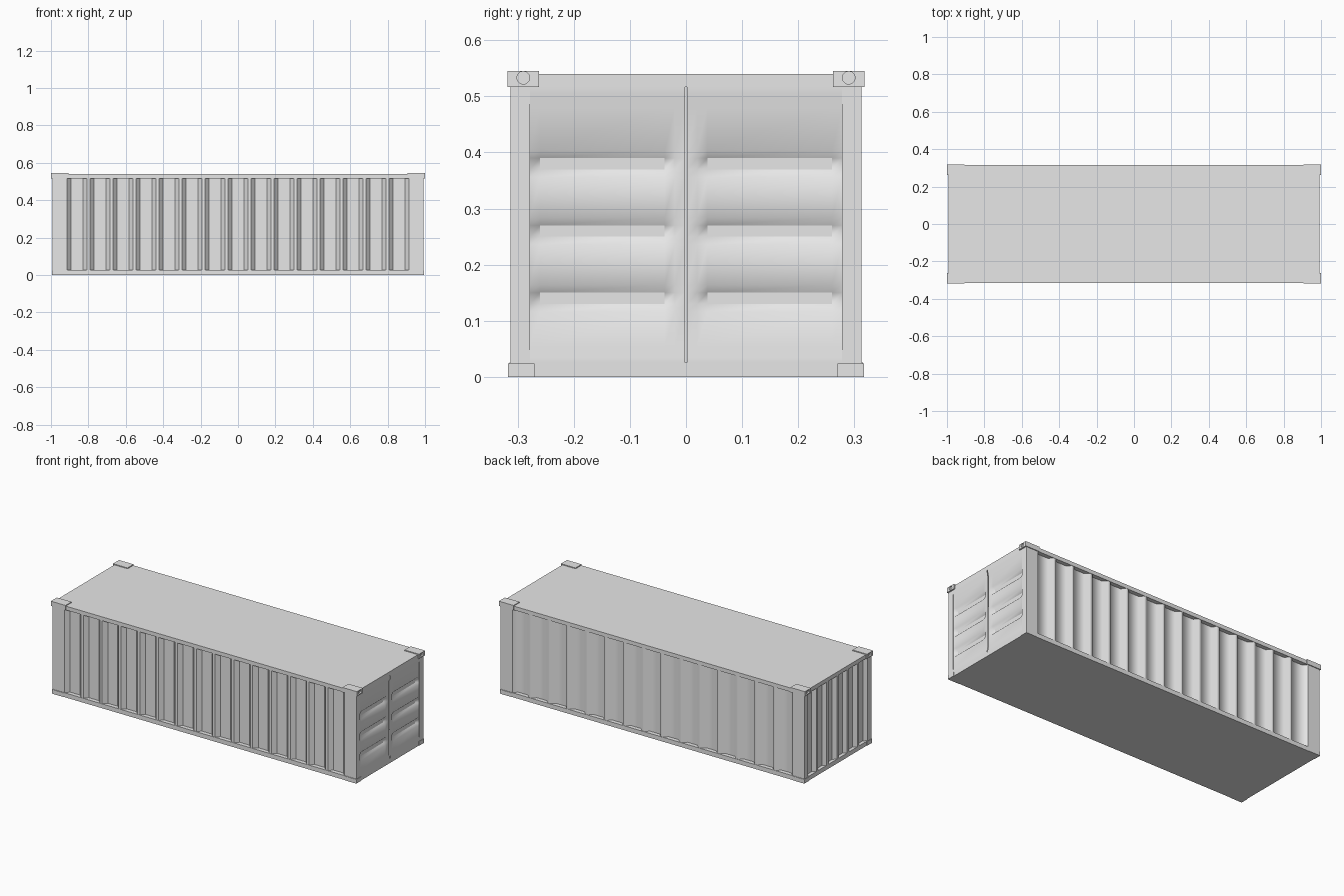
import bpy, bmesh, math
from mathutils import Matrix, Vector

if "Cube" in bpy.data.objects:
    bpy.data.objects.remove(bpy.data.objects["Cube"])

steel = bpy.data.materials.new("grey_steel")
steel.use_nodes = True
steel.diffuse_color = (0.8, 0.8, 0.8, 1)
steel.node_tree.nodes["Principled BSDF"].inputs["Base Color"].default_value = (0.8, 0.8, 0.8, 1)

END, SIDE = 0.992, 0.313            # outer faces of the frame
FLOOR_TOP, ROOF_BOTTOM = 0.026, 0.517


def add_object(name, bm, smooth=None):
    mesh = bpy.data.meshes.new(name)
    bm.to_mesh(mesh)
    bm.free()
    mesh.materials.append(steel)
    obj = bpy.data.objects.new(name, mesh)
    bpy.context.collection.objects.link(obj)
    if smooth:
        bpy.ops.object.select_all(action='DESELECT')
        obj.select_set(True)
        bpy.context.view_layer.objects.active = obj
        bpy.ops.object.shade_smooth_by_angle(angle=math.radians(smooth))
    return obj


def box(name, low, high):
    low, high = Vector(low), Vector(high)
    low, high = (Vector(map(min, low, high)), Vector(map(max, low, high)))
    bm = bmesh.new()
    bmesh.ops.create_cube(bm, size=1)
    bmesh.ops.scale(bm, vec=high - low, verts=bm.verts)
    bmesh.ops.translate(bm, vec=(low + high) / 2, verts=bm.verts)
    return add_object(name, bm)


def relief_panel(name, us, vs, depth, place, smooth):
    """Sheet over the grid us x vs, pushed inward by depth(i, j)."""
    bm = bmesh.new()
    grid = [[bm.verts.new(place(u, v, depth(i, j))) for j, v in enumerate(vs)]
            for i, u in enumerate(us)]
    for a, b in zip(grid, grid[1:]):
        for j in range(len(vs) - 1):
            bm.faces.new((a[j], b[j], b[j + 1], a[j + 1]))
    return add_object(name, bm, smooth)


def corrugated_wall(name, half, count, slope, land, deep, place, smooth):
    period = (2 * half + land) / count
    us = []
    for k in range(count):
        start = -half + k * period
        stop = start + period - land
        us += [start, start + slope, stop - slope, stop]
    relief_panel(name, us, [FLOOR_TOP, ROOF_BOTTOM],
                 lambda i, j: deep if i % 4 in (1, 2) else 0, place, smooth)


# Floor and roof
box("floor", (-END, -0.315, 0), (END, 0.315, FLOOR_TOP))
box("roof", (-END, -0.315, ROOF_BOTTOM), (END, 0.315, 0.54))

# Corrugated walls
corrugated_wall("front_wall", 0.914, 15, 0.021, 0.016, 0.022,
                lambda u, v, d: (u, -SIDE + d, v), 35)
corrugated_wall("back_wall", 0.914, 15, 0.021, 0.016, 0.022,
                lambda u, v, d: (-u, SIDE - d, v), 60)
corrugated_wall("end_wall", 0.278, 6, 0.016, 0.016, 0.02,
                lambda u, v, d: (-END + d, -u, v), 35)

# Corner posts, castings and feet
for sx, end_name in ((-1, "closed_end"), (1, "door_end")):
    for sy, side_name in ((-1, "front"), (1, "back")):
        tag = f"{end_name}_{side_name}"
        box(f"post_{tag}", (sx * 0.914, sy * 0.278, FLOOR_TOP),
            (sx * END, sy * SIDE, ROOF_BOTTOM))
        box(f"foot_{tag}", (sx * 0.92, sy * 0.27, 0), (sx * 0.995, sy * 0.317, 0.024))
        casting = box(f"casting_{tag}", (sx * 0.905, sy * 0.262, ROOF_BOTTOM),
                      (sx, sy * 0.318, 0.545))
        # Round lifting hole in the end face
        bm = bmesh.new()
        bmesh.ops.create_cone(bm, cap_ends=True, segments=12, radius1=0.0115,
                              radius2=0.0115, depth=0.016,
                              matrix=Matrix.Translation((sx, sy * 0.29, 0.533))
                              @ Matrix.Rotation(math.pi / 2, 4, 'Y'))
        cutter = add_object("hole_cutter", bm)
        cutter.hide_render = True
        cut = casting.modifiers.new("hole", 'BOOLEAN')
        cut.operation, cut.object, cut.solver = 'DIFFERENCE', cutter, 'EXACT'
        bpy.context.view_layer.objects.active = casting
        bpy.ops.object.modifier_apply(modifier=cut.name)
        bpy.data.objects.remove(cutter)

# Door leaves with three pressed grooves each
groove_rows = [c + o for c in (0.14, 0.26, 0.38) for o in (-0.024, -0.01, 0.01, 0.024)]
door_rows = [FLOOR_TOP, 0.035, 0.055] + groove_rows + [0.48, 0.5, ROOF_BOTTOM]
last = len(door_rows) - 1


def door_depth(i, j):
    base = 0.004 if 2 <= j <= last - 2 else 0
    pressed = i in (2, 3) and 3 <= j <= last - 3 and (j - 3) % 4 in (1, 2)
    return base + (0.014 if pressed else 0)


leaf_columns = [0.002, 0.02, 0.038, 0.26, 0.278]
for sy, name in ((-1, "front_door"), (1, "back_door")):
    # Reverse the winding of the mirrored leaf so both face outward
    columns = [sy * y for y in leaf_columns]
    order = list(range(5)) if sy > 0 else list(range(4, -1, -1))
    relief_panel(name, [columns[k] for k in order], door_rows,
                 lambda i, j, order=order: door_depth(order[i], j),
                 lambda u, v, d: (END - d, u, v), 35)

# Backing strip behind the gap between the doors
box("door_gap_backing", (0.965, -0.01, FLOOR_TOP), (0.972, 0.01, ROOF_BOTTOM))
